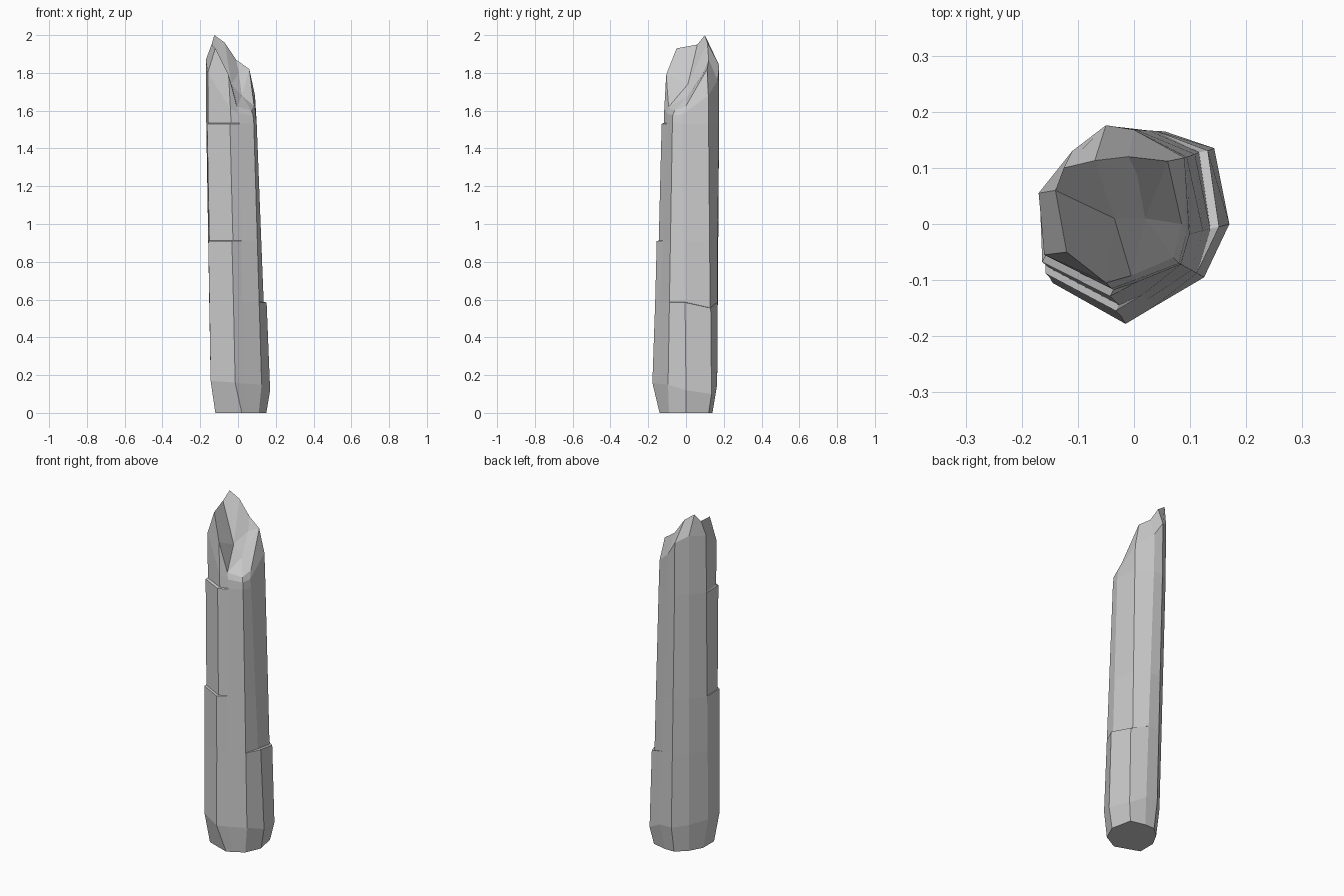
import bpy, bmesh
from mathutils import Vector

if "Cube" in bpy.data.objects:
    bpy.data.objects.remove(bpy.data.objects["Cube"])

# Column corners, counter-clockwise: H A K B C D E F G I
foot = [(-.12, -.09), (.02, -.14), (.06, -.118), (.11, -.09), (.15, 0),
        (.125, .12), (.04, .14), (-.02, .14), (-.08, .085), (-.12, .01)]
base = [(-.145, -.105, .17), (-.015, -.178, .16), (.03, -.151, .155), (.125, -.095, .15), (.17, 0, .12),
        (.143, .135, .10), (.055, .165, .15), (-.02, .165, .15), (-.09, .1, .16), (-.145, .0, .17)]
shoulder = [(-.16, -.055, 1.80), (-.04, -.115, 1.61), (.005, -.099, 1.585), (.08, -.07, 1.575), (.093, -.02, 1.58),
            (.09, .118, 1.68), (.0, .168, 1.76), (-.05, .176, 1.84), (-.11, .13, 1.88), (-.17, .055, 1.87)]
rim = [(-.12, -.05, 1.93), (-.05, -.105, 1.79), (-.005, -.092, 1.62), (.07, -.06, 1.60), (.085, .0, 1.625),
       (.06, .112, 1.82), (-.01, .12, 1.87), (-.07, .113, 1.96), (-.125, .1, 2.0), (-.14, .06, 1.95)]
inner = [(-.035, .01, 1.74), (.005, .09, 1.80), (.02, .01, 1.68)]      # P Q R


def shaft_ring(z, front=0.0, right=0.0):
    """Section of the shaft; front/right push out the two flaked panels."""
    ring = []
    for i, (a, b) in enumerate(zip(base, shoulder)):
        a, b = Vector(a), Vector(b)
        p = a.lerp(b, (z - .15) / 1.5)
        if i in (0, 1):
            p += Vector((-.47, -.88, 0)) * front
        if i in (4, 5):
            p += Vector((.97, .2, 0)) * right
        p.z = z - (.03 if i == 5 and z < .8 else 0)
        ring.append(p)
    return ring


# Stack of sections: chipped foot, flake ledges, shoulder, broken rim
rings = [[(x, y, 0) for x, y in foot], base,
         shaft_ring(.585, .004, .004), shaft_ring(.587, .004, -.012),
         shaft_ring(.91, .01, -.008), shaft_ring(.912, -.002, -.008),
         shaft_ring(1.53, .01, 0), shaft_ring(1.535, -.003, 0),
         shoulder, rim]
bm = bmesh.new()
loops = [[bm.verts.new(p) for p in r] for r in rings]
n = len(foot)
bm.faces.new(loops[0][::-1])
for lo, hi in zip(loops, loops[1:]):
    for i in range(n):
        j = (i + 1) % n
        bm.faces.new((lo[i], lo[j], hi[j], hi[i]))

# Hollow fracture facets inside the rim
top = dict(zip("HAKBCDEFGI", loops[-1]))
top.update(zip("PQR", [bm.verts.new(p) for p in inner]))
for tri in "IHP HAP AKP KRP KBR BCR CDR DQR DEQ EFQ PRQ QFP FGP GIP".split():
    bm.faces.new([top[c] for c in tri])
bmesh.ops.recalc_face_normals(bm, faces=bm.faces)

mesh = bpy.data.meshes.new("stone_pillar")
bm.to_mesh(mesh)
bm.free()
obj = bpy.data.objects.new("stone_pillar", mesh)
bpy.context.collection.objects.link(obj)
